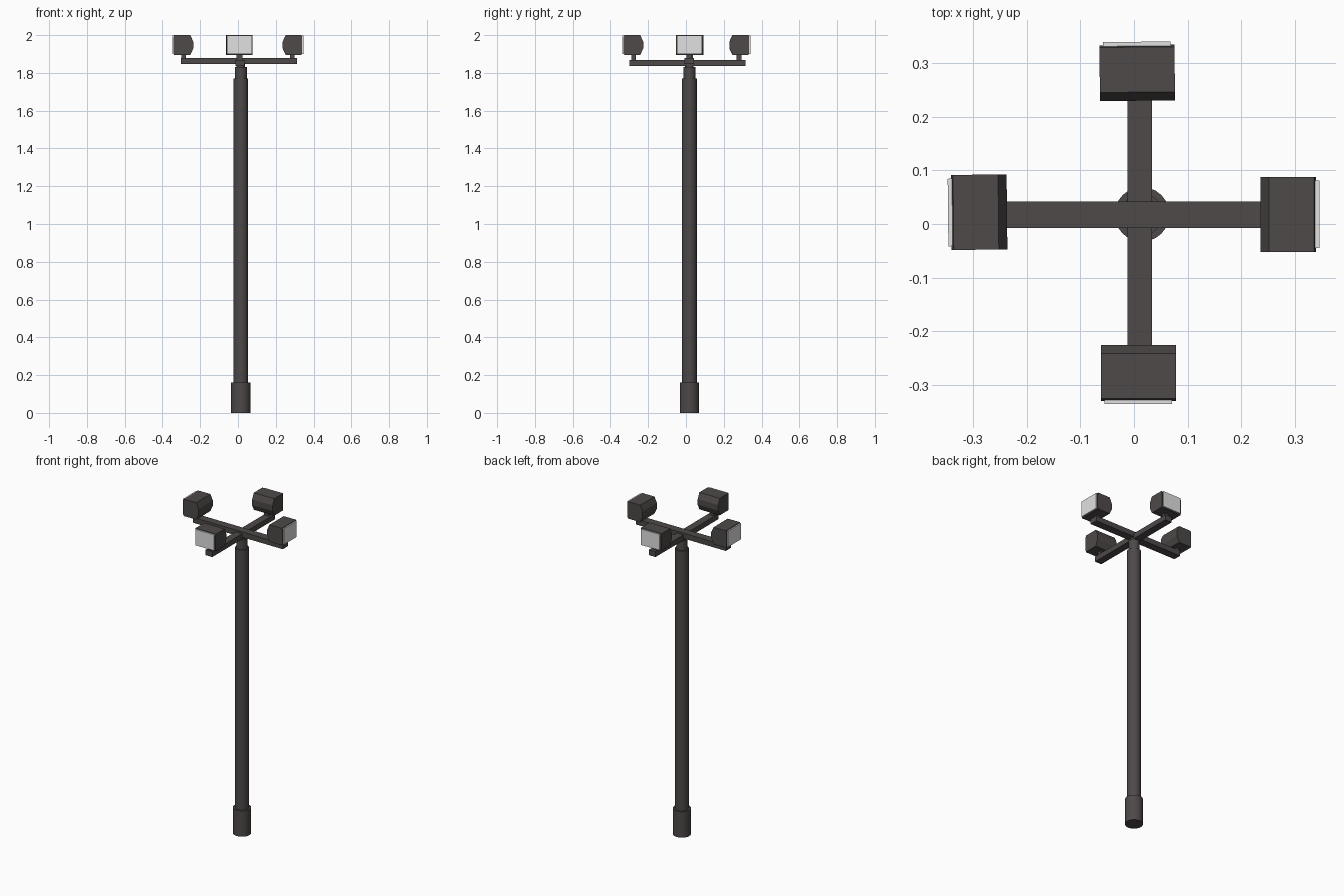
import bpy, bmesh, math
from mathutils import Matrix, Vector

if "Cube" in bpy.data.objects:
    bpy.data.objects.remove(bpy.data.objects["Cube"])


def material(name, rgb):
    m = bpy.data.materials.new(name)
    m.diffuse_color = (*rgb, 1)
    m.use_nodes = True
    m.node_tree.nodes["Principled BSDF"].inputs["Base Color"].default_value = m.diffuse_color
    return m


METAL = material("dark_metal", (0.075, 0.067, 0.065))
GLASS = material("pale_glass", (0.75, 0.75, 0.75))
CX, CY = 0.015, 0.018


def finish(name, bm, mat):
    bmesh.ops.recalc_face_normals(bm, faces=bm.faces)
    me = bpy.data.meshes.new(name)
    bm.to_mesh(me)
    bm.free()
    me.materials.append(mat)
    ob = bpy.data.objects.new(name, me)
    bpy.context.collection.objects.link(ob)
    return ob


def box(name, lo, hi, mat, turn=None):
    lo, hi = Vector(lo), Vector(hi)
    bm = bmesh.new()
    bmesh.ops.create_cube(bm, size=1)
    for v in bm.verts:
        v.co = (lo + hi) / 2 + v.co * (hi - lo)
    if turn:
        bm.transform(turn)
    return finish(name, bm, mat)


def tube(name, r, z0, z1):
    bm = bmesh.new()
    bmesh.ops.create_cone(bm, cap_ends=True, segments=24, radius1=r, radius2=r, depth=z1 - z0,
                          matrix=Matrix.Translation((CX, CY, (z0 + z1) / 2)))
    for f in bm.faces:
        f.smooth = len(f.verts) == 4
    for e in bm.edges:
        e.smooth = all(f.smooth for f in e.link_faces)
    return finish(name, bm, METAL)


# Pole sections
tube("base_sleeve", 0.051, 0, 0.16)
tube("pole", 0.039, 0.16, 1.77)
tube("neck", 0.032, 1.77, 1.83)
tube("top_pin", 0.022, 1.83, 1.85)

# Crossed arms, one slightly above the other
box("arm_x", (-0.302, -0.007, 1.847), (0.312, 0.042, 1.88), METAL)
box("arm_y", (-0.012, -0.30, 1.836), (0.034, 0.315, 1.869), METAL)

# Lamp side profile: distance outwards, height
PROFILE = [(-0.055, 1.965), (-0.039, 2.0), (0.045, 2.0), (0.049, 1.99),
           (0.049, 1.905), (0.045, 1.895), (-0.039, 1.895), (-0.055, 1.93)]


def lamp(side, x, y, angle, stem_bottom):
    turn = Matrix.Translation((x, y, 0)) @ Matrix.Rotation(math.radians(angle), 4, 'Z')
    bm = bmesh.new()
    f = bm.faces.new([bm.verts.new((u, -0.07, z)) for u, z in PROFILE])
    ext = bmesh.ops.extrude_face_region(bm, geom=[f])["geom"]
    bmesh.ops.translate(bm, vec=(0, 0.14, 0),
                        verts=[v for v in ext if isinstance(v, bmesh.types.BMVert)])
    bm.transform(turn)
    finish("lamp_housing_" + side, bm, METAL)
    # Glass plate on the outward face
    box("lamp_glass_" + side, (0.047, -0.063, 1.899), (0.055, 0.063, 1.997), GLASS, turn)
    # Short stem down to the arm
    box("lamp_stem_" + side, (-0.017, -0.015, stem_bottom), (0.008, 0.015, 1.9), METAL, turn)


lamp("right", 0.291, 0.018, 0, 1.875)
lamp("left", -0.292, 0.022, 180.6, 1.875)
lamp("back", 0.006, 0.285, 90.5, 1.864)
lamp("front", 0.008, -0.281, 270, 1.864)
